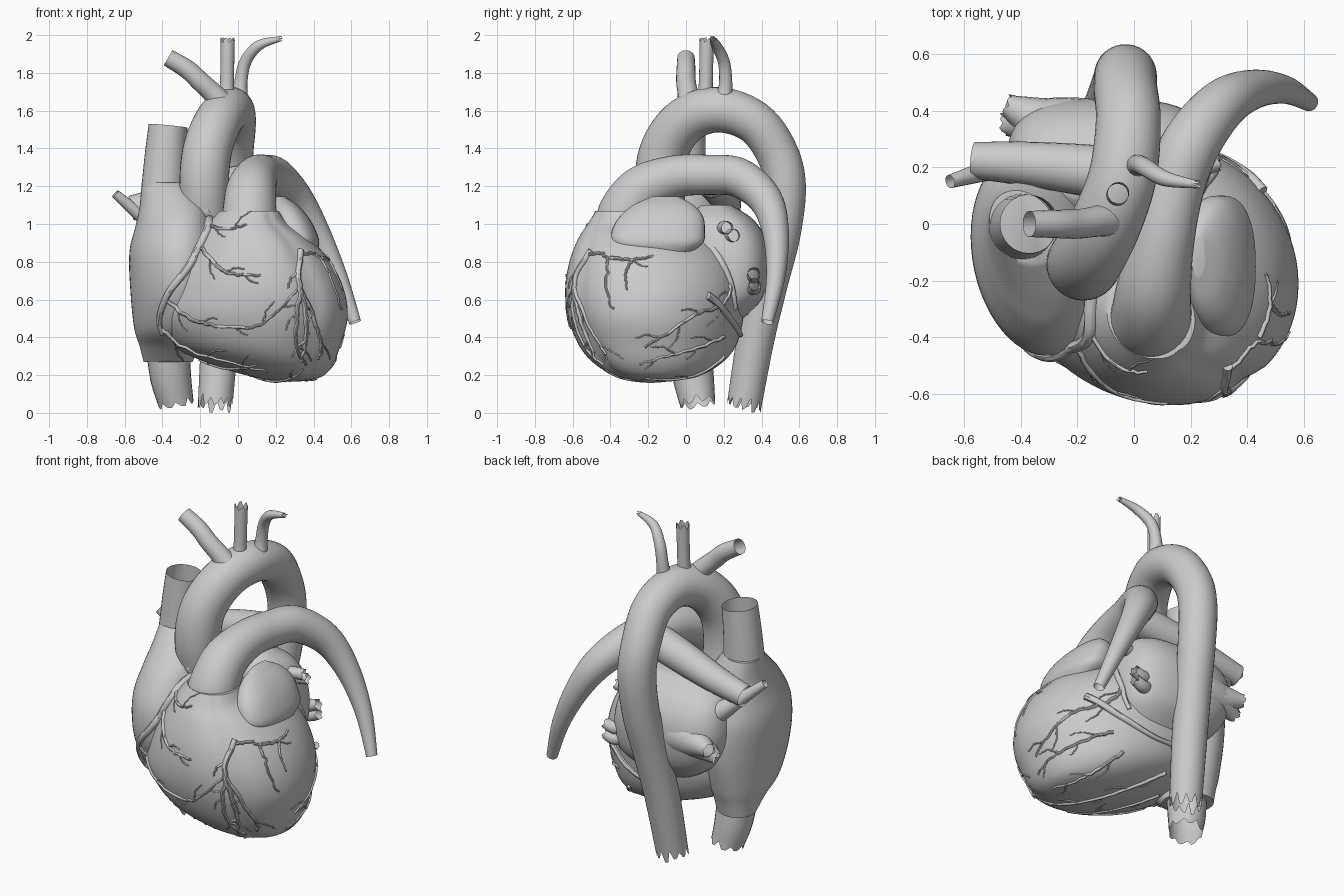
import bpy, math, random
from mathutils import Vector, Quaternion
from mathutils.bvhtree import BVHTree

if "Cube" in bpy.data.objects:
    bpy.data.objects.remove(bpy.data.objects["Cube"])

random.seed(4)


def spline(pts, n):
    """Catmull-Rom through tuples of any length."""
    out = []
    for i in range(len(pts) - 1):
        p0, p1, p2, p3 = (pts[max(0, min(len(pts) - 1, i + k))] for k in (-1, 0, 1, 2))
        for s in range(n):
            t = s / n
            out.append(tuple(0.5 * (2*b + (c - a)*t + (2*a - 5*b + 4*c - d)*t*t + (3*b - a - 3*c + d)*t**3)
                             for a, b, c, d in zip(p0, p1, p2, p3)))
    return out + [tuple(pts[-1])]


def skin(rings, cap):
    n = len(rings[0])
    verts = [v for r in rings for v in r]
    faces = [(i*n + j, i*n + (j+1) % n, (i+1)*n + (j+1) % n, (i+1)*n + j)
             for i in range(len(rings) - 1) for j in range(n)]
    if cap:
        faces += [tuple(reversed(range(n))), tuple(range(len(verts) - n, len(verts)))]
    return verts, faces


def build(name, verts, faces):
    me = bpy.data.meshes.new(name)
    me.from_pydata([tuple(v) for v in verts], [], faces)
    me.shade_smooth()
    me.set_sharp_from_angle(angle=math.radians(45))
    bpy.context.collection.objects.link(bpy.data.objects.new(name, me))
    return verts, faces


def loft(name, sections, p=2.0, groove=None, n=56, shear=0.0):
    """Stack of horizontal superellipses: (z, cx, cy, rx, ry)."""
    rings = []
    for z, cx, cy, rx, ry in spline(sections, 6):
        ring = []
        for j in range(n):
            a = 2 * math.pi * j / n
            c, s = math.cos(a), math.sin(a)
            f = 1 - (groove[1] * math.exp(-((a - groove[0]) / 0.13)**2) if groove else 0)
            dx = f * rx * math.copysign(abs(c)**(2/p), c)
            dy = f * ry * math.copysign(abs(s)**(2/p), s)
            ring.append(Vector((cx + dx, cy + dy + shear * dx, z)))
        rings.append(ring)
    return build(name, *skin(rings, True))


def tube_geo(path, n=24, jag=0.0, cap=False):
    """Tube along (x, y, z, r) with optional torn end."""
    pts = [Vector(p[:3]) for p in path]
    last, side, rings = None, None, []
    for i, p in enumerate(pts):
        t = (pts[min(i+1, len(pts)-1)] - pts[max(i-1, 0)]).normalized()
        if side is None:
            side = t.orthogonal().normalized()
        else:
            side = last.rotation_difference(t) @ side
        last = t
        ring = [p + Quaternion(t, 2*math.pi*j/n) @ side * path[i][3] for j in range(n)]
        if jag and i == len(pts) - 1:
            ring = [v + t * random.uniform(0.3, 1) * jag * (1 if j % 3 else -1) for j, v in enumerate(ring)]
        rings.append(ring)
    return skin(rings, cap)


def vessel(name, pts, n=24, jag=0.0):
    return build(name, *tube_geo(spline(pts, 6), n, jag))


# Ventricles with a shallow groove at the front
ventricles = loft("ventricles", [
    (.165, .27, -.15, .05, .06), (.19, .26, -.15, .18, .2), (.25, .19, -.15, .31, .32),
    (.35, .10, -.15, .44, .41), (.5, .07, -.16, .51, .46), (.65, .075, -.165, .487, .472),
    (.8, .075, -.18, .415, .435), (.92, .065, -.22, .315, .35), (1.0, .05, -.29, .215, .23),
    (1.07, .06, -.325, .155, .15)], 2.05, (5.4, .035), 72, -.1)

# Atria and left auricle
right_atrium = loft("right_atrium", [
    (.27, -.37, .03, .13, .13), (.35, -.365, -.01, .155, .19), (.45, -.355, -.07, .195, .28),
    (.65, -.345, -.1, .225, .35), (.85, -.345, -.1, .23, .35), (1.0, -.34, -.085, .2, .29),
    (1.1, -.345, -.06, .175, .22), (1.22, -.39, -.01, .12, .125)], 2.0, None, 56, -.25)
loft("left_atrium", [
    (.48, -.02, .16, .18, .12), (.6, -.05, .2, .31, .2), (.75, -.08, .22, .36, .22),
    (.9, -.09, .21, .35, .22), (1.02, -.09, .18, .3, .18), (1.1, -.08, .16, .18, .08)], 2.8)
loft("left_auricle", [
    (.84, .34, -.15, .07, .16), (.9, .325, -.15, .105, .24), (.97, .3, -.145, .11, .245),
    (1.04, .275, -.13, .095, .22), (1.1, .25, -.12, .065, .16), (1.145, .225, -.11, .022, .07)], 2.4, None, 40)

# Aorta with arch and descending part
vessel("aorta", [
    (-.17, -.10, .95, .12), (-.18, -.14, 1.2, .13), (-.16, -.11, 1.4, .13), (-.10, 0, 1.55, .125),
    (-.04, .17, 1.605, .12), (-.02, .36, 1.54, .115), (-.03, .48, 1.38, .112), (-.03, .525, 1.2, .11),
    (-.04, .5, .95, .107), (-.065, .44, .7, .103), (-.095, .37, .4, .1), (-.12, .31, .05, .092)], 32, .04)

# Arch branches
vessel("right_arch_branch", [(-.07, .02, 1.62, .065), (-.13, .01, 1.69, .055), (-.2, 0, 1.755, .052),
                             (-.27, 0, 1.82, .05), (-.37, 0, 1.88, .046)], 20)
vessel("middle_arch_branch", [(-.06, .1, 1.65, .045), (-.058, .105, 1.75, .037), (-.055, .11, 1.97, .038)], 18, .02)
vessel("left_arch_branch", [(.01, .2, 1.65, .045), (.015, .21, 1.75, .035), (.04, .2, 1.86, .032),
                            (.11, .16, 1.945, .027), (.22, .14, 1.98, .014)], 18, .02)

# Pulmonary trunk with both arteries
vessel("pulmonary_trunk", [
    (.05, -.33, .95, .145), (.06, -.325, 1.05, .143), (.07, -.23, 1.18, .132), (.1, -.06, 1.25, .113),
    (.14, .12, 1.26, .106), (.2, .28, 1.245, .104), (.31, .42, 1.13, .09), (.42, .475, .95, .07),
    (.53, .475, .72, .05), (.62, .43, .48, .032)], 32)
vessel("right_pulmonary_artery", [(.14, .14, 1.24, .1), (-.1, .18, 1.19, .095), (-.35, .21, 1.13, .08),
                                  (-.565, .225, 1.085, .065)])

# Great veins
vessel("upper_great_vein", [(-.395, -.01, 1.18, .117), (-.385, -.005, 1.36, .109), (-.37, 0, 1.52, .103)], 32)
vessel("lower_great_vein", [(-.37, .02, .32, .115), (-.355, .04, .18, .108), (-.33, .06, .06, .095)], 24, .025)

# Lung veins on both sides
vessel("right_upper_lung_vein", [(-.22, .27, .86, .13), (-.38, .24, .94, .065), (-.52, .19, 1.05, .038),
                                 (-.65, .15, 1.16, .024)], 16)
for i, (y, z) in enumerate([(.42, .79), (.35, .72)]):
    vessel("right_lower_lung_vein_%d" % i, [(-.1, .27, .8, .18), (-.3, .35, .79, .1), (-.45, y, z, .038)], 16, .01)
for i, (y, z) in enumerate([(.22, .98), (.255, .94), (.36, .74), (.365, .68)]):
    vessel("left_lung_vein_%d" % i, [(.1, .2, .85, .08), (.21, y - .02, z - .01, .042), (.3, y, z, .032)], 16, .008)

# Coronary vessels projected on the heart wall from a given side
off = len(ventricles[0])
wall = BVHTree.FromPolygons(ventricles[0] + right_atrium[0],
                            ventricles[1] + [tuple(i + off for i in f) for f in right_atrium[1]])
VIEWS = {"front": (lambda u, v: (u, -3, v), (0, 1, 0)), "side": (lambda u, v: (3, u, v), (-1, 0, 0)),
         "back": (lambda u, v: (u, 3, v), (0, -1, 0)), "below": (lambda u, v: (u, v, -3), (0, 0, 1))}
coro_v, coro_f = [], []


def coronary(view, pts, r, twigs=0, wiggle=.005):
    origin, d = VIEWS[view]
    flat = spline(pts, 7)
    path = []
    for i, (u, v) in enumerate(flat):
        w = wiggle if 0 < i else 0
        hit, nor, _, _ = wall.ray_cast(Vector(origin(u + random.uniform(-w, w), v + random.uniform(-w, w))), Vector(d))
        if hit:
            rad = .78 * r * (1 - .5 * i / len(flat))
            path.append((*(hit + nor * rad * .2), rad))
    if len(path) > 2:
        vs, fs = tube_geo(path, 8, 0, True)
        base = len(coro_v)
        coro_v.extend(vs)
        coro_f.extend(tuple(i + base for i in f) for f in fs)
    for k in range(twigs):
        i = int((k + .7) / (twigs + .3) * (len(flat) - 2))
        a, b = Vector(flat[i]), Vector(flat[i + 1])
        t = (b - a).normalized()
        s = Vector((-t.y, t.x)) * (1 if k % 2 else -1)
        ln = random.uniform(.05, .1)
        coronary(view, [a, a + (t*.5 + s*.5)*ln, a + (t*1.2 + s*.7)*ln], r * .5, 0, .003)


# Right main vessel and its branches
coronary("front", [(-.18, 1.07), (-.15, 1.0), (-.2, .88), (-.28, .75), (-.37, .63), (-.415, .5), (-.40, .42)], .034, 0, 0)
coronary("front", [(-.41, .45), (-.25, .33), (-.05, .27), (.15, .22)], .015, 3)
coronary("front", [(-.16, .99), (-.05, .97), (.05, 1.0)], .013, 2)
coronary("front", [(-.19, .87), (-.1, .77), (0, .73), (.12, .73)], .015, 3)
coronary("front", [(-.38, .6), (-.25, .5), (-.1, .46), (.1, .46), (.2, .53), (.31, .65)], .014, 5)
# Front descending bundle
coronary("front", [(.33, .86), (.32, .7), (.35, .55), (.36, .4), (.33, .27)], .022, 3)
coronary("front", [(.32, .68), (.40, .5), (.44, .36), (.42, .28)], .016, 2)
coronary("front", [(.33, .66), (.31, .5), (.31, .35), (.36, .25)], .016, 2)
coronary("front", [(.34, .84), (.42, .83), (.49, .72), (.545, .55)], .013, 0)
# Left side
coronary("side", [(.06, .95), (.15, .85), (.23, .7), (.26, .55)], .03, 0, 0)
coronary("side", [(.24, .7), (.2, .58), (.05, .52), (-.1, .42), (-.22, .35)], .015, 5)
coronary("side", [(-.4, .82), (-.28, .81), (-.18, .83)], .014, 1)
coronary("side", [(-.28, .81), (-.32, .73), (-.31, .65)], .011, 0)
coronary("side", [(.2, .4), (.05, .34), (-.1, .3), (-.25, .26)], .013, 4)
# Back groove and underside
coronary("back", [(.45, .62), (.3, .5), (.1, .42), (-.12, .42)], .028, 0, 0)
coronary("below", [(-.08, .18), (.05, .05), (.16, -.12), (.26, -.3), (.34, -.42)], .016, 5)
coronary("below", [(.25, .2), (.33, .08), (.38, -.08), (.42, -.22)], .014, 3)
coronary("below", [(-.2, -.02), (-.1, -.18), (0, -.34), (.1, -.46)], .013, 3)
build("coronary_vessels", coro_v, coro_f)
